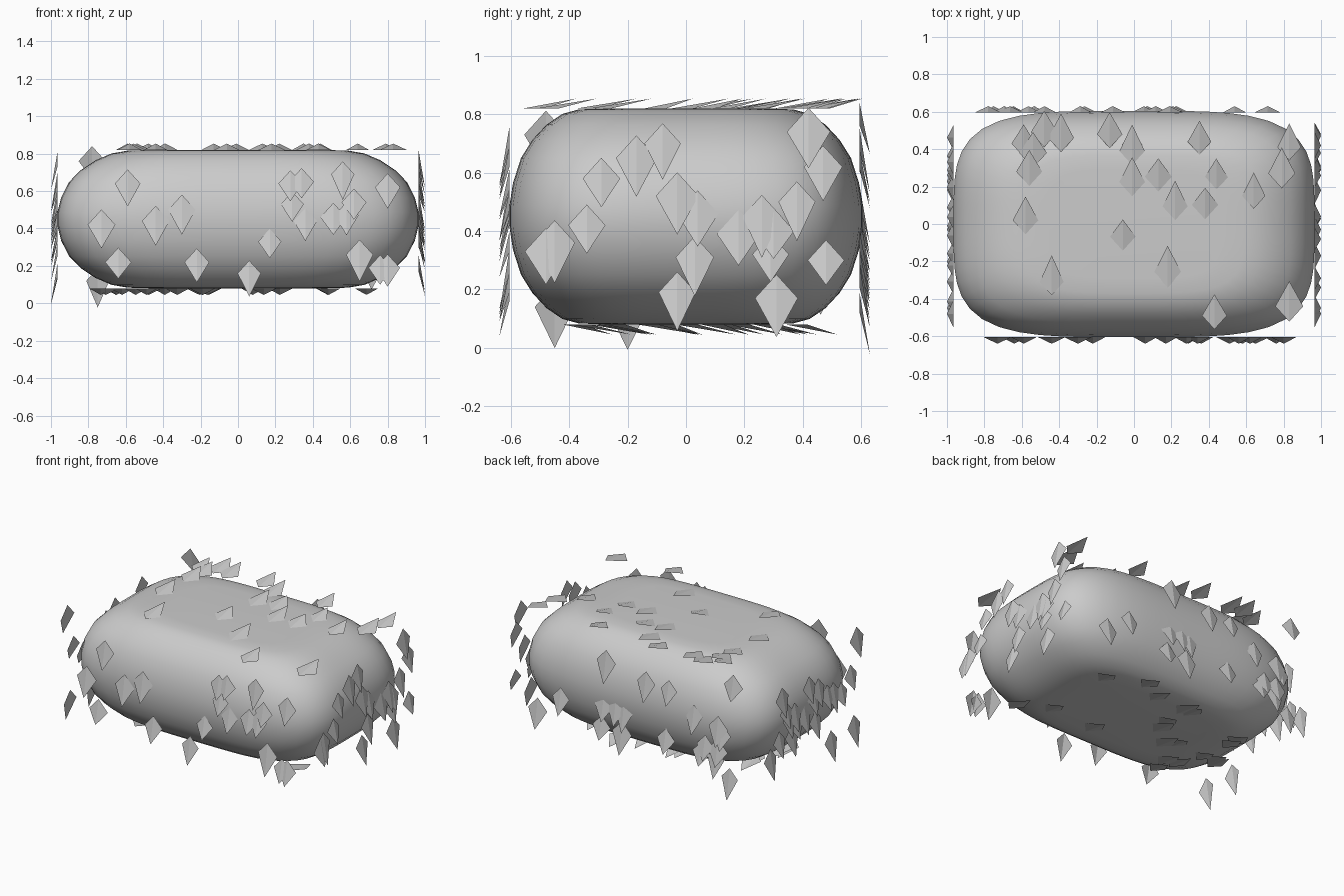
import bpy, bmesh, math, random
from mathutils import Vector

if "Cube" in bpy.data.objects:
    bpy.data.objects.remove(bpy.data.objects["Cube"])

random.seed(7)
HALF = Vector((0.965, 0.605, 0.37))
MID = Vector((0, 0, 0.45))


def make_object(name, bm, smooth):
    bmesh.ops.recalc_face_normals(bm, faces=bm.faces) if smooth else None
    mesh = bpy.data.meshes.new(name)
    bm.to_mesh(mesh)
    bm.free()
    for p in mesh.polygons:
        p.use_smooth = smooth
    ob = bpy.data.objects.new(name, mesh)
    bpy.context.collection.objects.link(ob)
    return ob


# rounded bush core: stacked squarish rings following a soft profile
upper = [(1.0, 0.1), (0.98, 0.31), (0.935, 0.54), (0.87, 0.71),
         (0.79, 0.85), (0.70, 0.95), (0.61, 0.99), (0.48, 1.0)]
profile = [(r, -z) for r, z in reversed(upper)] + upper
N = 64
bm = bmesh.new()
rings = []
for r, z in profile:
    ring = []
    for i in range(N):
        a = 2 * math.pi * i / N
        c, s = math.cos(a), math.sin(a)
        k = r / (c ** 4 + s ** 4) ** 0.25
        ring.append(bm.verts.new(MID + Vector((c * k * HALF.x, s * k * HALF.y, z * HALF.z))))
    rings.append(ring)
for lo, hi in zip(rings, rings[1:]):
    for i in range(N):
        j = (i + 1) % N
        bm.faces.new((lo[i], lo[j], hi[j], hi[i]))
bm.faces.new(rings[-1])
bm.faces.new(rings[0][::-1])
make_object("bush_core", bm, True)


# leaves: folded kites lying on one side of the bounding box, tip lifted outward
def leaves(name, normal, tip, points):
    n, t = Vector(normal), Vector(tip)
    side = t.cross(n)
    bm = bmesh.new()
    for p in points:
        c = Vector(p)
        s = random.uniform(0.9, 1.1)
        w, short, long = 0.068 * s, 0.075 * s, random.uniform(0.085, 0.145)
        base = bm.verts.new(c - t * short)
        right = bm.verts.new(c + side * w)
        end = bm.verts.new(c + t * long + n * 0.035)
        left = bm.verts.new(c - side * w)
        bm.faces.new((base, right, end))
        bm.faces.new((base, end, left))
    make_object(name, bm, False)


def scatter(count, u, v, fixed=()):
    return list(fixed) + [(random.uniform(*u), random.uniform(*v)) for _ in range(count)]


front = [(-.73, .42), (-.59, .64), (-.64, .22), (-.44, .44), (-.30, .50), (-.22, .22),
         (.06, .16), (.17, .33), (.28, .64), (.34, .65), (.29, .53), (.36, .44), (.56, .69),
         (.51, .46), (.58, .47), (.62, .54), (.65, .26), (.80, .62), (.76, .19), (.80, .19)]
right = [(-.29, .58), (-.34, .42), (-.45, .36), (-.48, .33), (-.17, .65), (-.08, .70),
         (-.03, .52), (.04, .46), (-.03, .19), (.03, .31), (.18, .39), (.26, .45), (.30, .40),
         (.29, .32), (.31, .17), (.38, .50), (.42, .74), (.47, .62), (.48, .30)]
top = [(-.59, .43), (-.48, .49), (-.39, .46), (-.54, .38), (-.56, .28), (-.58, .02),
       (-.13, .48), (-.01, .39), (-.01, .22), (.13, .25), (.22, .09), (.38, .10), (.35, .44),
       (.44, .25), (.64, .15), (.79, .27), (.83, .41), (-.06, -.07), (.18, -.26),
       (-.44, -.31), (.43, -.49), (.83, -.44)]
back = scatter(18, (-.75, .75), (.18, .7), [(-.78, .76), (-.75, .12)])
left = scatter(17, (-.45, .48), (.2, .65), [(-.48, .73), (-.45, .14), (-.2, .13)])
bottom = scatter(20, (-.74, .75), (-.46, .42))

zlo, zhi = MID.z - HALF.z, MID.z + HALF.z
down, rear = (0, 0, -1), (0, 1, 0)
leaves("front_leaves", (0, -1, 0), down, [(u, -HALF.y, v) for u, v in front])
leaves("back_leaves", (0, 1, 0), down, [(u, HALF.y - .01, v) for u, v in back])
leaves("right_leaves", (1, 0, 0), down, [(HALF.x, u, v) for u, v in right])
leaves("left_leaves", (-1, 0, 0), down, [(-HALF.x, u, v) for u, v in left])
leaves("top_leaves", (0, 0, 1), rear, [(u, v, zhi - .001) for u, v in top])
leaves("bottom_leaves", (0, 0, -1), rear, [(u, v, zlo) for u, v in bottom])
